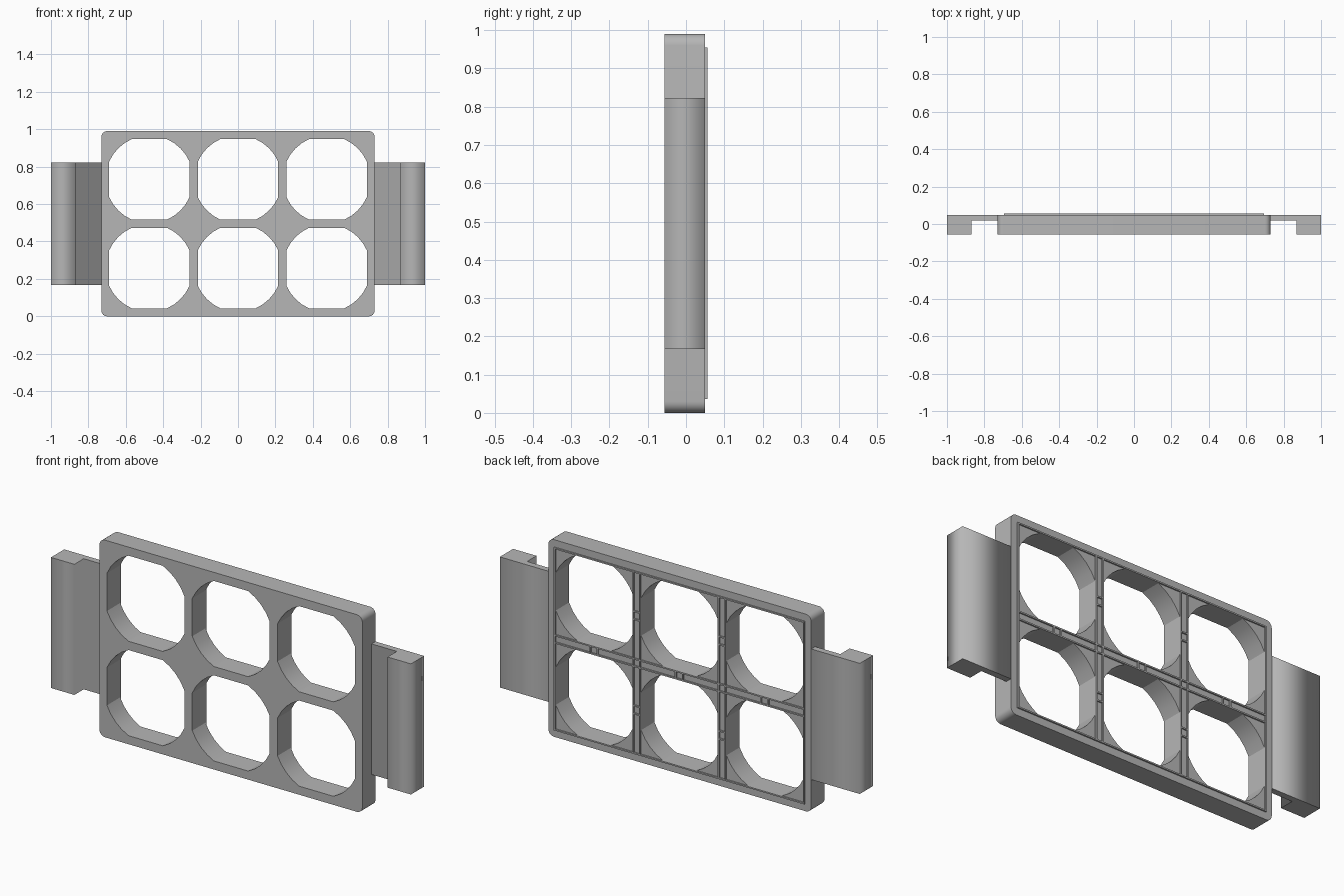
import bpy
import bmesh
from math import acos, cos, sin, pi, radians
from mathutils import Matrix, Vector

cube = bpy.data.objects.get("Cube")
if cube:
    bpy.data.objects.remove(cube, do_unlink=True)

grey = bpy.data.materials.new("plain grey")
grey.use_nodes = True
COLOUR = (0.47, 0.47, 0.47, 1)
grey.diffuse_color = COLOUR
grey.node_tree.nodes["Principled BSDF"].inputs["Base Color"].default_value = COLOUR

FRONT, BACK, LIP_TOP = -0.056, 0.049, 0.056
MID_Z = 0.495
HALF_X, HALF_Z = 0.73, 0.495
HOLE, RADIUS = 0.215, 0.235          # flat half-width and arc radius of an opening
LIP = 0.007
COLUMNS = (-0.474, 0, 0.474)
ROWS = (MID_Z - 0.237, MID_Z + 0.237)


def add_mesh(name, bm):
    mesh = bpy.data.meshes.new(name)
    bm.to_mesh(mesh)
    bm.free()
    mesh.materials.clear()
    mesh.materials.append(grey)
    obj = bpy.data.objects.new(name, mesh)
    bpy.context.collection.objects.link(obj)
    return obj


def extrude_outlines(name, outlines, depth, matrix):
    """Filled outlines (inner ones become holes), extruded into a solid."""
    curve = bpy.data.curves.new(name + " outline", "CURVE")
    curve.dimensions = "2D"
    curve.fill_mode = "BOTH"
    curve.extrude = depth / 2
    for outline in outlines:
        spline = curve.splines.new("POLY")
        spline.points.add(len(outline) - 1)
        for point, (x, y) in zip(spline.points, outline):
            point.co = (x, y, 0, 1)
        spline.use_cyclic_u = True
    helper = bpy.data.objects.new(name + " outline", curve)
    bpy.context.collection.objects.link(helper)
    bpy.context.view_layer.update()
    mesh = helper.evaluated_get(bpy.context.evaluated_depsgraph_get()).to_mesh()
    bm = bmesh.new()
    bm.from_mesh(mesh)
    bpy.data.objects.remove(helper, do_unlink=True)
    bmesh.ops.remove_doubles(bm, verts=bm.verts, dist=0.0001)
    bm.transform(matrix)
    bmesh.ops.recalc_face_normals(bm, faces=bm.faces)
    return add_mesh(name, bm)


def arc_corners(cx, cy, half_x, half_y, radius, start, end, steps):
    """Closed outline from one arc turned into each of four corners."""
    points = []
    for quarter in range(4):
        turn = quarter * pi / 2
        sx = half_x if quarter in (0, 3) else -half_x
        sy = half_y if quarter < 2 else -half_y
        for i in range(steps + 1):
            a = turn + start + (end - start) * i / steps
            points.append((cx + sx + radius * cos(a), cy + sy + radius * sin(a)))
    return points


# Main frame: rounded rectangle with six openings
corner = 0.03
outlines = [arc_corners(0, MID_Z, HALF_X - corner, HALF_Z - corner,
                        corner, 0, pi / 2, 6)]
flat = acos(HOLE / RADIUS)
for cx in COLUMNS:
    for cz in ROWS:
        outlines.append(arc_corners(cx, cz, 0, 0, RADIUS, flat, pi / 2 - flat, 4))
stand_up = Matrix.Translation((0, (FRONT + BACK) / 2, 0)) @ Matrix.Rotation(pi / 2, 4, "X")
frame = extrude_outlines("frame", outlines, BACK - FRONT, stand_up)
bpy.context.view_layer.objects.active = frame
frame.select_set(True)
bpy.ops.object.shade_smooth_by_angle(angle=radians(20))
frame.select_set(False)

# Side brackets: thin web with a forward hook
for name, side in (("left_bracket", 1), ("right_bracket", -1)):
    profile = [(HALF_X, BACK), (1, BACK), (1, FRONT), (0.87, FRONT),
               (0.87, 0.018), (HALF_X, 0.018)]
    extrude_outlines(name, [[(side * x, y) for x, y in profile]], 0.656,
                     Matrix.Translation((0, 0, MID_Z)))

# Raised lips on the back, edging the openings, with small ties across the bars
bm = bmesh.new()


def lip_box(cx, cz, size_x, size_z):
    size = Vector((size_x, LIP_TOP - BACK + 0.002, size_z))
    centre = Vector((cx, LIP_TOP - size.y / 2, cz))
    bmesh.ops.create_cube(bm, size=1, matrix=Matrix.Translation(centre) @ Matrix.Diagonal(size).to_4x4())


reach = HOLE + LIP / 2
span_x = 2 * (COLUMNS[2] + HOLE + LIP)
span_z = ROWS[1] - ROWS[0] + 2 * (HOLE + LIP)
for sign in (-1, 1):
    for cx in COLUMNS:
        lip_box(cx + sign * reach, MID_Z, LIP, span_z)
    for cz in ROWS:
        lip_box(0, cz + sign * reach, span_x, LIP)
    for cx in COLUMNS:
        lip_box(cx + sign * 0.02, MID_Z, LIP, 0.04)
    for bar in (-0.237, 0.237):
        for cz in ROWS:
            lip_box(bar, cz + sign * 0.02, 0.04, LIP)
add_mesh("back_lips", bm)
